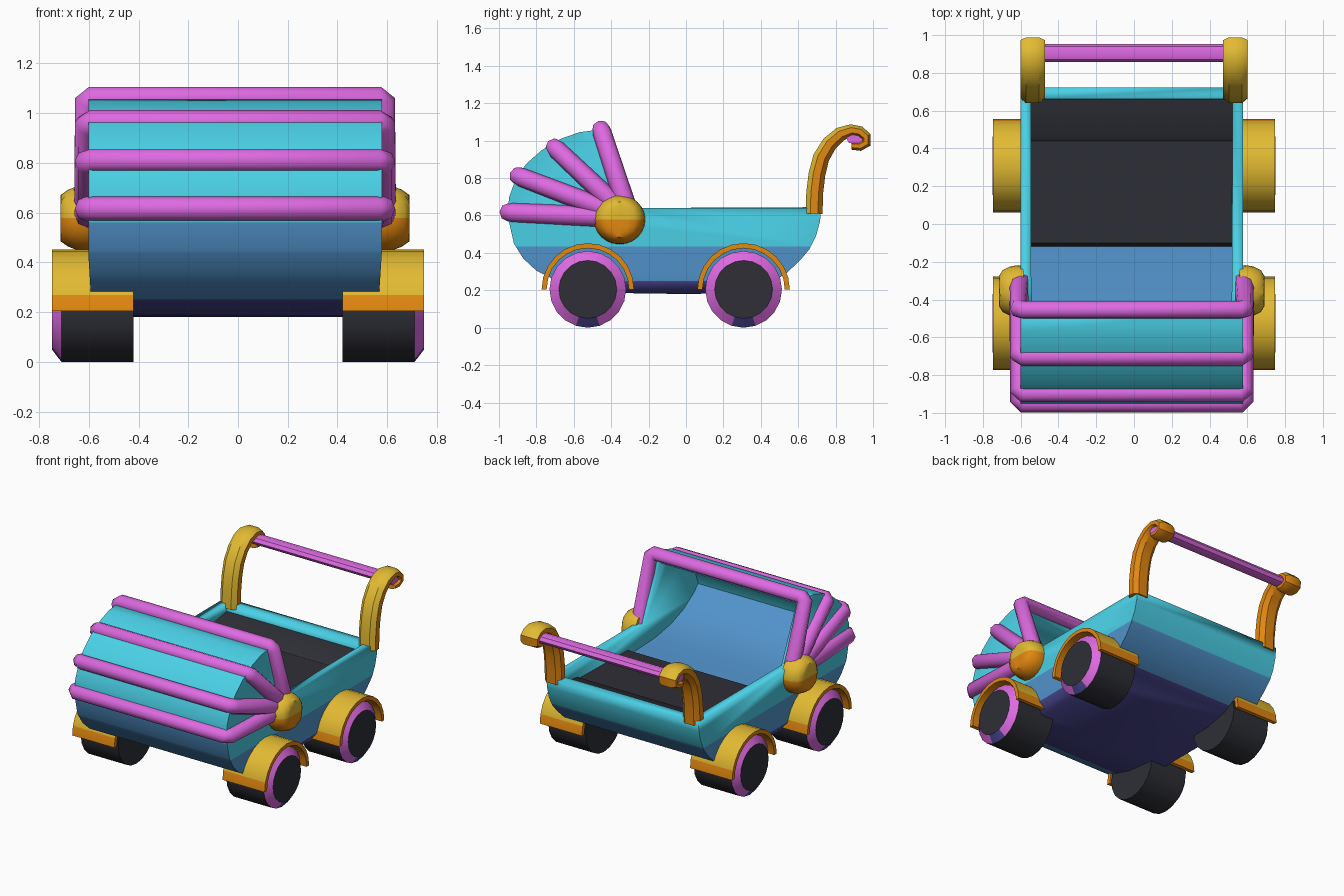
import bpy, bmesh, math

if "Cube" in bpy.data.objects:
    bpy.data.objects.remove(bpy.data.objects["Cube"])

# ---------- colours ----------
def lin(c):
    c /= 255
    return c / 12.92 if c <= 0.04045 else ((c + 0.055) / 1.055) ** 2.4

def mat(name, *rgb):
    m = bpy.data.materials.new(name)
    m.diffuse_color = (*[lin(c) for c in rgb], 1)
    m.use_nodes = True
    m.node_tree.nodes["Principled BSDF"].inputs["Base Color"].default_value = m.diffuse_color
    return m

TEAL = mat("teal", 74, 208, 230)
BLUE = mat("blue", 82, 148, 205)
INDIGO = mat("indigo", 74, 70, 144)
PINK = mat("magenta", 222, 106, 226)
GOLD = mat("gold", 226, 186, 50)
ORANGE = mat("orange", 226, 136, 16)
DARK = mat("charcoal", 46, 47, 54)
CX = -0.012  # the tub sits slightly left of centre

def make(name, bm, mats, angle=35):
    me = bpy.data.meshes.new(name)
    bm.to_mesh(me)
    bm.free()
    for m in mats:
        me.materials.append(m)
    me.shade_smooth()
    me.set_sharp_from_angle(angle=math.radians(angle))
    ob = bpy.data.objects.new(name, me)
    bpy.context.collection.objects.link(ob)
    return ob

# ---------- tub and hood: one side profile spanned across x ----------
profile = [(.722, .64), (.717, .57), (.695, .49), (.66, .42), (.61, .36), (.53, .285),
           (.42, .225), (.25, .185), (0, .18), (-.33, .185), (-.55, .21), (-.7, .255),
           (-.8, .305), (-.87, .37), (-.92, .45), (-.945, .56), (-.955, .62), (-.945, .7),
           (-.905, .81), (-.85, .88), (-.77, .95), (-.67, 1.01), (-.57, 1.045), (-.46, 1.06)]
bm = bmesh.new()
L = [bm.verts.new((-.59, y, z)) for y, z in profile]
R = [bm.verts.new((.59, y, z)) for y, z in profile]
for i in range(len(profile) - 1):
    bm.faces.new((L[i], R[i], R[i + 1], L[i + 1]))
notch = (-.28, .64)
bm.faces.new(L + [bm.verts.new((-.59, *notch))])
bm.faces.new((R + [bm.verts.new((.59, *notch))])[::-1])
for h in (.435, .25):
    bmesh.ops.bisect_plane(bm, geom=bm.verts[:] + bm.edges[:] + bm.faces[:],
                           plane_co=(0, 0, h), plane_no=(0, 0, 1))
for f in bm.faces:
    f.normal_update()
    z = f.calc_center_bounds().z
    top = .565 if f.normal.y < -.3 else .435  # blue reaches higher on the front
    f.material_index = 0 if z > top else 1 if z > .25 else 2
for v in bm.verts:  # sides tuck in at the bottom
    z = v.co.z
    k = 1 if z > .435 else 1 - .02 * (.435 - z) / .185 if z > .25 else .98 - .1 * (.25 - z) / .07
    v.co.x = v.co.x * k + CX
body = make("carriage_body", bm, [TEAL, BLUE, INDIGO], 50)
sol = body.modifiers.new("wall", 'SOLIDIFY')
sol.thickness = .058
sol.offset = -1
sol.use_even_offset = True

# ---------- bedding ----------
def sheet(name, pts, m):
    bm = bmesh.new()
    rows = [[bm.verts.new((x + CX, y, z)) for x in (-.535, .535)] for y, z in pts]
    for a, b in zip(rows, rows[1:]):
        bm.faces.new((a[0], a[1], b[1], b[0]))
    for f in bm.faces:
        f.normal_update()
        if f.normal.z < 0:
            f.normal_flip()
    return make(name, bm, [m])

sheet("blanket", [(.675, .585), (.46, .555), (.44, .54), (-.1, .53), (-.12, .49)], DARK)
sheet("mattress", [(-.1, .49), (-.4, .5), (-.58, .53), (-.72, .58), (-.83, .65), (-.92, .73)], BLUE)

# ---------- hood hoops ----------
def hoop(i, tip, pivot):
    ty, tz = tip
    py, pz = pivot
    c = .95
    qy, qz = py + (ty - py) * c, pz + (tz - pz) * c
    side = [(.592, py, pz, 1.15), (.597, qy, qz, 1.05), (.57, ty, tz, 1)]
    path = side + [(-x, y, z, r) for x, y, z, r in side[::-1]]
    cu = bpy.data.curves.new("hood_hoop", 'CURVE')
    cu.dimensions = '3D'
    cu.bevel_depth = .048
    cu.bevel_resolution = 2
    cu.use_fill_caps = True
    sp = cu.splines.new('POLY')
    sp.points.add(len(path) - 1)
    for p, (x, y, z, r) in zip(sp.points, path):
        p.co = (x + CX, y, z, 1)
        p.radius = r
    cu.materials.append(PINK)
    ob = bpy.data.objects.new(f"hood_hoop_{i}", cu)
    bpy.context.collection.objects.link(ob)

for i, (tip, piv) in enumerate([((-.953, .617), (-.38, .59)), ((-.9, .812), (-.37, .61)),
                                ((-.705, .966), (-.35, .63)), ((-.455, 1.063), (-.31, .62))]):
    hoop(i + 1, tip, piv)

# ---------- helpers for swept and turned parts ----------
def link_rings(bm, rings):
    n = len(rings[0])
    return [(j, bm.faces.new((a[j], a[(j + 1) % n], b[(j + 1) % n], b[j])))
            for a, b in zip(rings, rings[1:]) for j in range(n)]

def wheel(name, s, cy):
    # tread, bevelled rim ring, dark hub disc
    bm = bmesh.new()
    rings = []
    for x, r in [(.42, .205), (.71, .205), (.748, .155)]:
        rings.append([bm.verts.new((s * x, cy + r * math.cos(a), .205 + r * math.sin(a)))
                      for a in [math.tau * k / 20 for k in range(20)]])
    for k, (j, f) in enumerate(link_rings(bm, rings)):
        low = f.calc_center_median().z < .04
        f.material_index = 0 if k < 20 else 2 if low else 1
    bm.faces.new(rings[0])
    bm.faces.new(rings[-1])
    bmesh.ops.recalc_face_normals(bm, faces=bm.faces)
    make(name, bm, [DARK, PINK, INDIGO])

def fender(name, s, cy):
    # half-round mudguard, gold outside and orange edges
    bm = bmesh.new()
    rings = []
    for k in range(13):
        a = math.pi * k / 12
        rings.append([bm.verts.new((s * x, cy + r * math.cos(a), .205 + r * math.sin(a)))
                      for x, r in [(.42, .247), (.747, .247), (.747, .22), (.42, .22)]])
    for j, f in link_rings(bm, rings):
        f.material_index = 0 if j == 0 and f.calc_center_median().z > .24 else 1
    for ring in (rings[0], rings[-1]):
        bm.faces.new(ring).material_index = 1
    bmesh.ops.recalc_face_normals(bm, faces=bm.faces)
    make(name, bm, [GOLD, ORANGE])

def handle(name, cx):
    # flat arm (y, z, half thickness) that curls around the push bar
    path = [(.685, .61, .045), (.688, .72, .045), (.7, .82, .045), (.723, .91, .044),
            (.768, .985, .042), (.825, 1.035, .038), (.885, 1.056, .032), (.93, 1.048, .03),
            (.962, 1.02, .029), (.962, .988, .028), (.93, .97, .025), (.885, .972, .02)]
    sec = [(-.065, -.45), (-.035, -1), (.035, -1), (.065, -.45),
           (.065, .45), (.035, 1), (-.035, 1), (-.065, .45)]
    bm = bmesh.new()
    rings = []
    for i, (y, z, t) in enumerate(path):
        a, b = path[max(i - 1, 0)], path[min(i + 1, len(path) - 1)]
        dy, dz = b[0] - a[0], b[1] - a[1]
        d = math.hypot(dy, dz)
        rings.append([bm.verts.new((cx + u, y - dz / d * w * t, z + dy / d * w * t))
                      for u, w in sec])
    for k, (j, f) in enumerate(link_rings(bm, rings)):
        f.material_index = 0 if j in (4, 5, 6) and k // 8 < 8 else 1
    for ring in (rings[0], rings[-1]):
        bm.faces.new(ring).material_index = 1
    bmesh.ops.recalc_face_normals(bm, faces=bm.faces)
    make(name, bm, [GOLD, ORANGE])

def hub(name, s):
    # flattened hinge cap, gold above and orange below
    bm = bmesh.new()
    bmesh.ops.create_uvsphere(bm, u_segments=20, v_segments=12, radius=1)
    for f in bm.faces:
        f.material_index = 0 if f.calc_center_median().z > 0 else 1
    for v in bm.verts:
        x, y, z = v.co
        x = max(-.3, min(1, x * 1.4))
        v.co = (s * (.60 + x * .102) + CX, -.355 + y * .137, .578 + z * .132)
    bmesh.ops.recalc_face_normals(bm, faces=bm.faces)
    make(name, bm, [GOLD, ORANGE], 40)

# ---------- mirrored parts ----------
for s, side in ((-1, "left"), (1, "right")):
    hub(f"hinge_cap_{side}", s)
    handle(f"handle_arm_{side}", s * .537)
    for cy, end in ((-.525, "front"), (.308, "back")):
        wheel(f"wheel_{end}_{side}", s, cy)
        fender(f"fender_{end}_{side}", s, cy)

# ---------- push bar ----------
bm = bmesh.new()
bars = [[bm.verts.new((x, .905 + .048 * math.cos(a), 1.012 + .032 * math.sin(a)))
         for a in [math.tau * k / 8 for k in range(8)]] for x in (-.585, .585)]
link_rings(bm, bars)
for ring in bars:
    bm.faces.new(ring)
bmesh.ops.recalc_face_normals(bm, faces=bm.faces)
make("push_bar", bm, [PINK])
